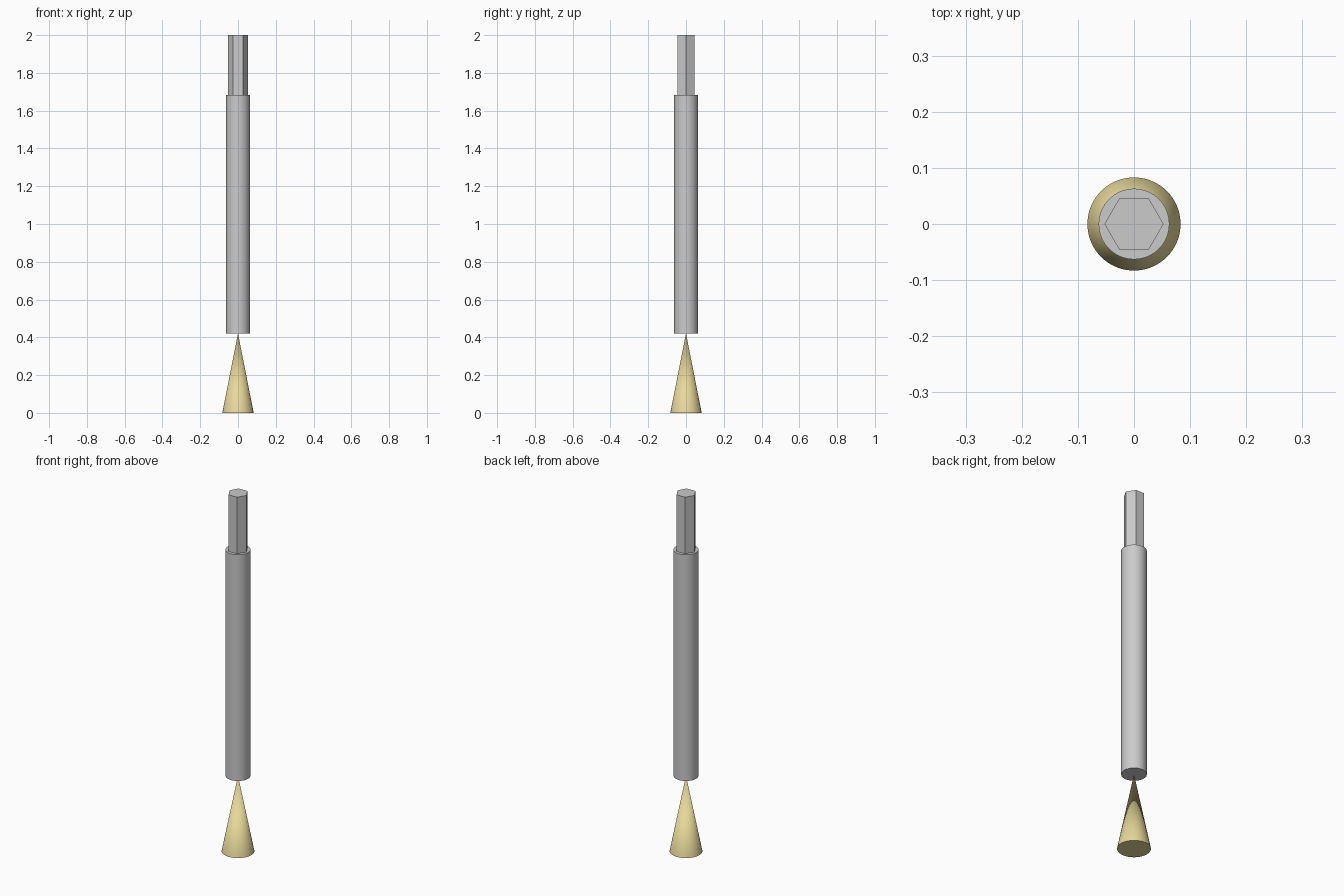
import bpy, math

if "Cube" in bpy.data.objects:
    bpy.data.objects.remove(bpy.data.objects["Cube"])


def material(name, rgb):
    m = bpy.data.materials.new(name)
    m.diffuse_color = (*rgb, 1.0)
    m.use_nodes = True
    m.node_tree.nodes["Principled BSDF"].inputs["Base Color"].default_value = m.diffuse_color
    return m


def turned(name, r_bottom, r_top, z0, z1, sides, smooth=True, mat=None):
    """Upright prism, cylinder or cone between two heights."""
    bpy.ops.mesh.primitive_cone_add(
        vertices=sides, radius1=r_bottom, radius2=r_top, depth=z1 - z0,
        location=(0, 0, (z0 + z1) / 2), rotation=(0, 0, math.pi / 2))
    ob = bpy.context.object
    ob.name = ob.data.name = name
    if smooth:
        bpy.ops.object.shade_smooth_by_angle(angle=math.radians(30))
    if mat:
        ob.data.materials.append(mat)
    return ob


brass = material("brass", (0.80, 0.69, 0.32))
dark_steel = material("dark_steel", (0.6, 0.6, 0.6))

# Flared conical tip standing on its wide end
turned("cone_tip", 0.083, 0.0, 0.0, 0.421, 64, mat=brass)

# Long round shaft
turned("shaft", 0.063, 0.063, 0.421, 1.684, 64)

# Hexagonal drive end with corners on the x axis
turned("hex_shank", 0.0526, 0.0526, 1.684, 2.0, 6, smooth=False, mat=dark_steel)
